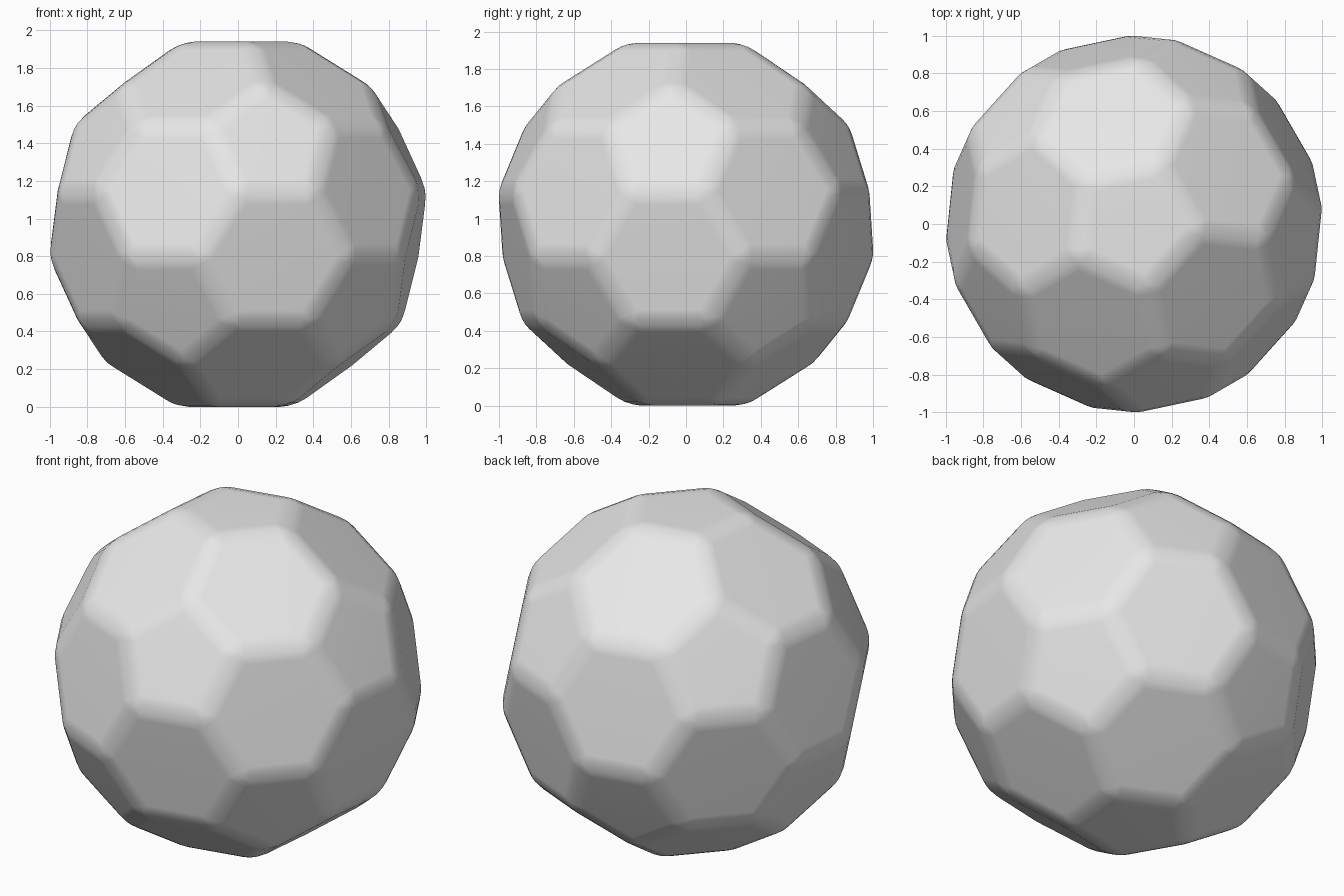
import bpy, bmesh, math
from mathutils import Matrix, Vector

if "Cube" in bpy.data.objects:
    bpy.data.objects.remove(bpy.data.objects["Cube"])

HALF_HEIGHT = 0.97      # centre to pentagon faces
AZIMUTH = 282           # heading of one upper-ring pentagon, degrees
SOFTNESS = 0.075        # bevel width

# Icosahedron whose corners mark the pentagon centres, one at each pole
ico = bmesh.new()
bmesh.ops.create_icosphere(ico, subdivisions=1, radius=1.0)
pole = max(ico.verts, key=lambda v: v.co.z)
tilt = pole.co.normalized().rotation_difference(Vector((0, 0, 1))).to_matrix()
bmesh.ops.rotate(ico, verts=ico.verts, matrix=tilt)
ring = next(v for v in ico.verts if 0.2 < v.co.z < 0.7)
turn = math.radians(AZIMUTH) - math.atan2(ring.co.y, ring.co.x)
bmesh.ops.rotate(ico, verts=ico.verts, matrix=Matrix.Rotation(turn, 3, 'Z'))

# Truncate: the ball corners sit at the thirds of every icosahedron edge
ball = bmesh.new()
for e in ico.edges:
    a, b = (v.co for v in e.verts)
    ball.verts.new(a.lerp(b, 1 / 3))
    ball.verts.new(a.lerp(b, 2 / 3))
ico.free()
bmesh.ops.convex_hull(ball, input=ball.verts[:])
bmesh.ops.dissolve_limit(ball, angle_limit=math.radians(5),
                         verts=ball.verts[:], edges=ball.edges[:])
bmesh.ops.recalc_face_normals(ball, faces=ball.faces[:])
k = HALF_HEIGHT / max(v.co.z for v in ball.verts)
bmesh.ops.scale(ball, vec=(k, k, k), verts=ball.verts)
bmesh.ops.translate(ball, vec=(0, 0, HALF_HEIGHT), verts=ball.verts)
for f in ball.faces:
    f.smooth = True

mesh = bpy.data.meshes.new("panelled_ball")
ball.to_mesh(mesh)
ball.free()
obj = bpy.data.objects.new("panelled_ball", mesh)
bpy.context.collection.objects.link(obj)

grey = bpy.data.materials.new("light_grey")
grey.diffuse_color = (0.8, 0.8, 0.8, 1)
grey.use_nodes = True
grey.node_tree.nodes["Principled BSDF"].inputs["Base Color"].default_value = grey.diffuse_color
mesh.materials.append(grey)

# Soft seams between flat panels
bevel = obj.modifiers.new("soft_seams", 'BEVEL')
bevel.width = SOFTNESS
bevel.segments = 3
bevel.limit_method = 'NONE'
normals = obj.modifiers.new("flat_panels", 'WEIGHTED_NORMAL')
normals.keep_sharp = True
